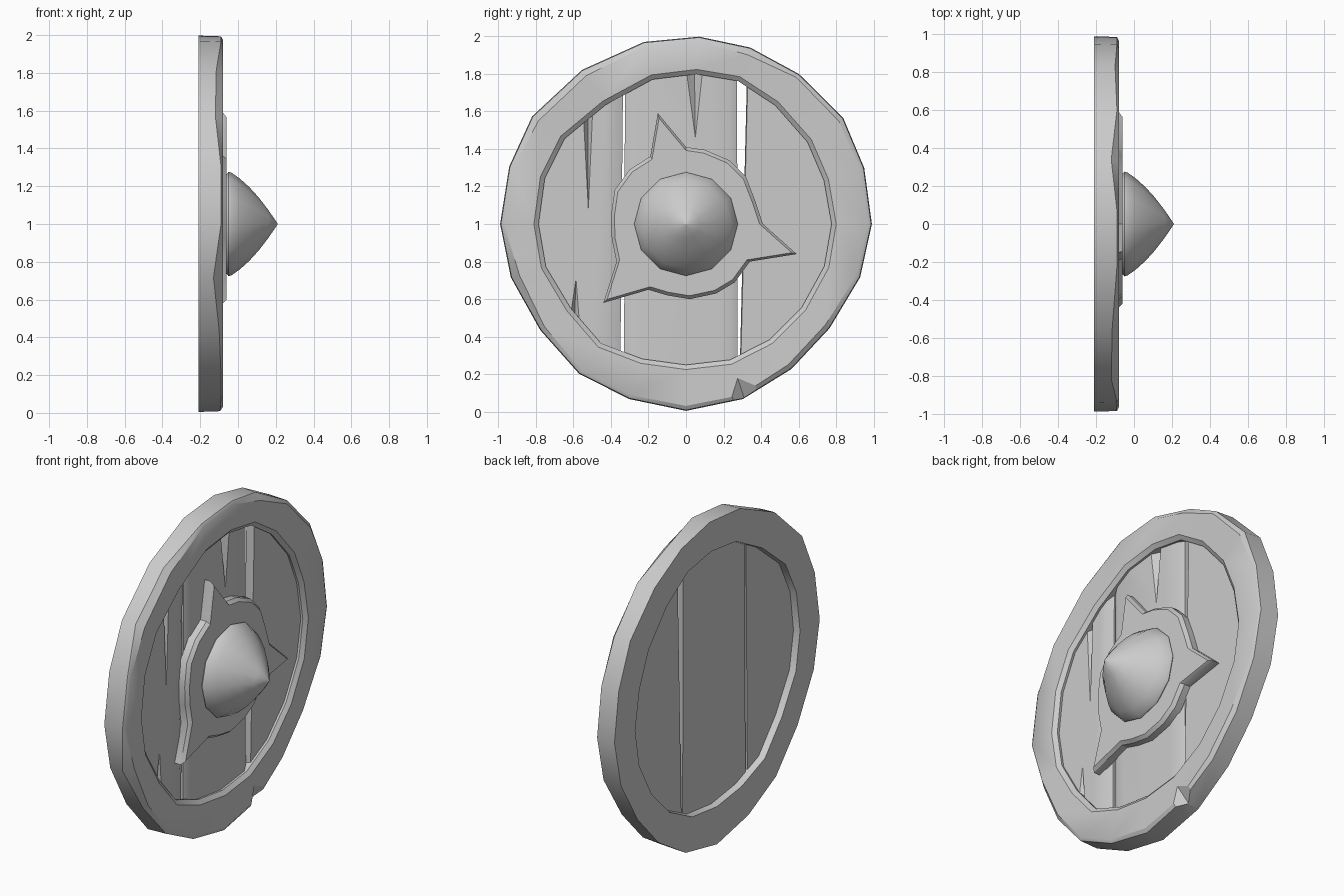
import bpy, bmesh
from math import sin, cos, radians, sqrt, pi

if "Cube" in bpy.data.objects:
    bpy.data.objects.remove(bpy.data.objects["Cube"])

CZ = 1.0  # height of the shield centre; the disc lies in the YZ plane, facing +x


def make(name, verts, faces):
    bm = bmesh.new()
    vs = [bm.verts.new(v) for v in verts]
    for f in faces:
        bm.faces.new([vs[i] for i in f])
    bmesh.ops.recalc_face_normals(bm, faces=bm.faces)
    me = bpy.data.meshes.new(name)
    bm.to_mesh(me)
    bm.free()
    ob = bpy.data.objects.new(name, me)
    bpy.context.collection.objects.link(ob)
    return ob


def loft(name, loops, closed=False):
    """Skin equal-length loops; cap the ends unless the loops form a ring."""
    n, m = len(loops[0]), len(loops)
    faces = []
    for k in range(m if closed else m - 1):
        a, b = k * n, (k + 1) % m * n
        faces += [(a + i, a + (i + 1) % n, b + (i + 1) % n, b + i) for i in range(n)]
    if not closed:
        faces += [tuple(range(n)), tuple(range((m - 1) * n, m * n))]
    return make(name, [p for l in loops for p in l], faces)


def activate(ob):
    bpy.ops.object.select_all(action='DESELECT')
    ob.select_set(True)
    bpy.context.view_layer.objects.active = ob


def smooth(ob, angle=30):
    activate(ob)
    bpy.ops.object.shade_smooth_by_angle(angle=radians(angle))


def chip(ob, pts):
    """Cut a four-cornered splinter out of an object."""
    cutter = make("cutter", pts, [(0, 1, 2), (0, 1, 3), (1, 2, 3), (2, 0, 3)])
    cutter.hide_render = True
    mod = ob.modifiers.new("chip", 'BOOLEAN')
    mod.operation, mod.object, mod.solver = 'DIFFERENCE', cutter, 'EXACT'
    activate(ob)
    bpy.ops.object.modifier_apply(modifier=mod.name)
    bpy.data.objects.remove(cutter)


def polar(x, r, deg):
    return (x, r * cos(radians(deg)), CZ + r * sin(radians(deg)))


# Hand-hewn rim: angle, outer radius, outer edge x, inner radius
RIM = [(0, .99, -.09, .795), (17.5, .995, -.09, .79), (34, 1.01, -.10, .80),
       (53, 1.0, -.09, .81), (70, 1.0, -.12, .83), (86, 1.0, -.09, .82),
       (103, .995, -.09, .81), (124, .99, -.115, .785), (145, 1.0, -.12, .81),
       (162, .99, -.09, .81), (180, .99, -.09, .805), (197, .975, -.13, .80),
       (216, .96, -.10, .78), (234.5, .98, -.09, .80), (252, .98, -.09, .775),
       (270, .995, -.095, .77), (288, .98, -.09, .78), (306, .955, -.10, .78),
       (324, .945, -.10, .78), (343, .97, -.09, .79)]
rim = loft("rim", [
    [polar(-.21, ro, a) for a, ro, x, ri in RIM],
    [polar(x, ro - .004, a) for a, ro, x, ri in RIM],
    [polar(-.08, ro - .02 - (-.085 - x) * .6, a) for a, ro, x, ri in RIM],
    [polar(-.085, ri + .005, a) for a, ro, x, ri in RIM],
    [polar(-.105, ri - .02, a) for a, ro, x, ri in RIM],
    [polar(-.21, ri - .005, a) for a, ro, x, ri in RIM]], closed=True)
chip(rim, [(-.075, .21, -.02), (-.075, .43, .12), (-.075, .27, .195), (-.18, .34, -.02)])
smooth(rim)


# Planks: arcs tucked under the rim, chamfered along the inner edges
def plank(name, back, front):
    """back / front = (y0 bottom, y0 top, y1 bottom, y1 top)"""
    def loop(x, e):
        n, pts = 8, []
        for s, y0, y1 in ((-1, e[0], e[2]), (1, e[3], e[1])):
            for i in range(n + 1):
                y = y0 + (y1 - y0) * i / n
                pts.append((x, y, CZ + s * (sqrt(max(.86 ** 2 - y * y, 0)) + .005)))
        return pts
    return loft(name, [loop(-.17, back), loop(-.14, back), loop(-.12, front)])


left = plank("left_plank", (-.83, -.83, -.35, -.335), (-.83, -.83, -.40, -.375))
middle = plank("middle_plank", (-.33, -.325, .275, .272), (-.285, -.285, .23, .23))
right = plank("right_plank", (.285, .325, .83, .83), (.29, .33, .83, .83))

# Splits in the wood: plank, mouth y range, mouth z, tip y, tip z
for ob, y0, y1, z, ty, tz in ((middle, -.002, .092, 1.83, .05, 1.44),
                              (left, -.55, -.495, 1.62, -.52, 1.05),
                              (left, -.625, -.565, .46, -.585, .72)):
    chip(ob, [(-.118, y0, z), (-.118, y1, z), (-.118, ty, tz), (-.16, (y0 + y1) / 2, z)])
for ob in (left, middle, right):
    smooth(ob)

# Boss plate with three spikes
PLATE = [(0, 1.41), (.1, 1.395), (.23, 1.34), (.32, 1.25), (.37, 1.12), (.41, 1.0),
         (.59, .84), (.34, .8), (.26, .69), (.16, .63), (.02, .6), (-.1, .62),
         (-.2, .65), (-.44, .58), (-.37, .8), (-.395, .92), (-.4, 1.04),
         (-.38, 1.18), (-.3, 1.29), (-.19, 1.36), (-.15, 1.59)]


def plate_loop(x, k):
    return [(x, y * k, CZ + (z - CZ) * k) for y, z in PLATE]


plate = loft("boss_plate", [plate_loop(-.125, 1), plate_loop(-.08, 1), plate_loop(-.06, .955)])
smooth(plate)

# Pointed boss
BOSS = [(-.10, .26), (-.06, .265), (-.05, .276), (-.035, .272), (.01, .24),
        (.06, .195), (.11, .14), (.16, .075), (.21, .002)]
boss = loft("boss", [[polar(x, r, 30 * i) for i in range(12)] for x, r in BOSS])
smooth(boss, 40)
